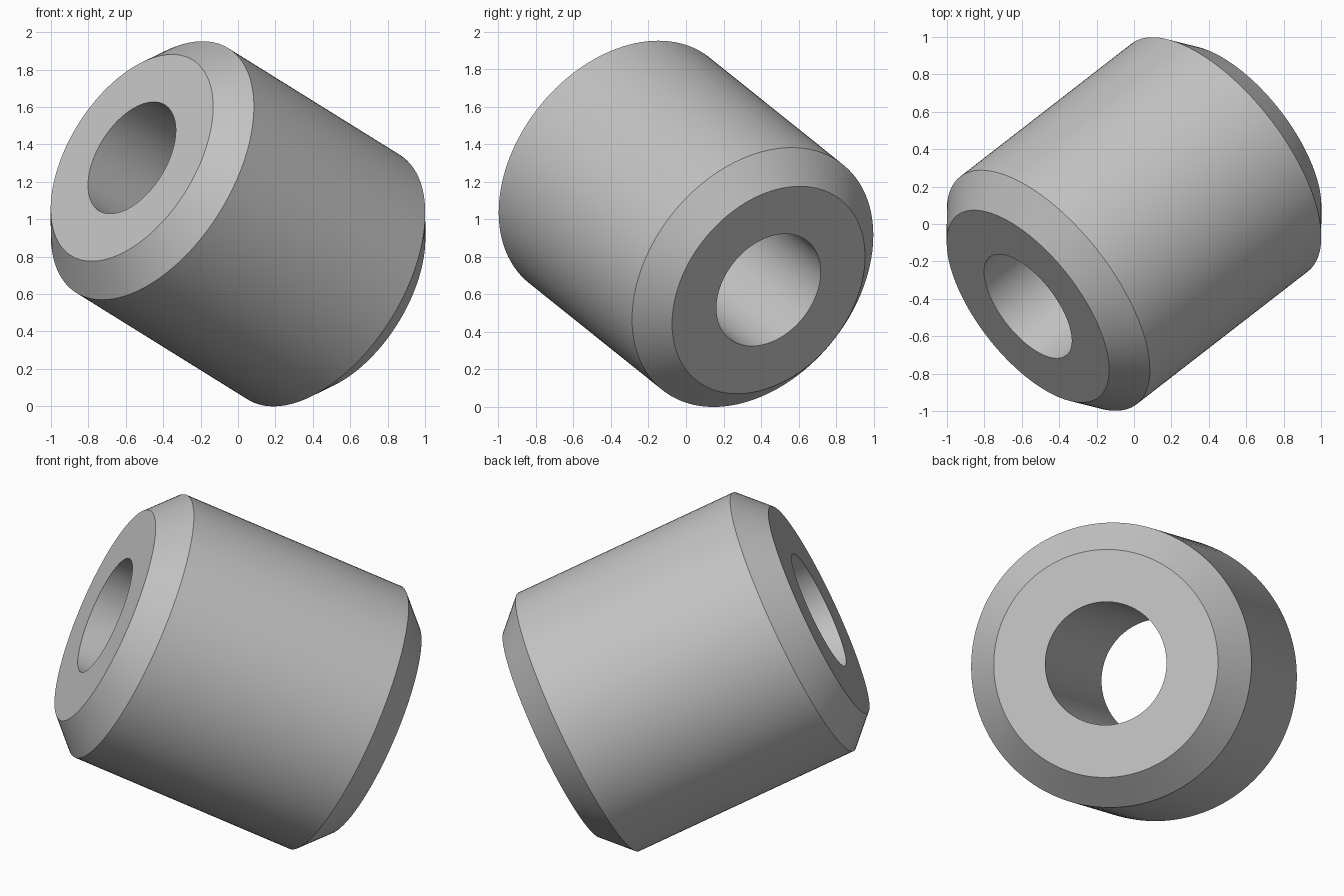
import bpy
import bmesh
import math
from mathutils import Vector, Matrix

if "Cube" in bpy.data.objects:
    bpy.data.objects.remove(bpy.data.objects["Cube"], do_unlink=True)

# Main dimensions
HALF_LENGTH = 0.8
RADIUS = 0.77
BORE = 0.333
CHAMFER = 0.154
SEGMENTS = 128
AXIS = Vector((0.709, 0.55, -0.441)).normalized()
CENTRE = Vector((0, 0, 0.975))

# Plain grey material
grey = bpy.data.materials.new("plain grey")
grey.use_nodes = True
colour = (0.55, 0.55, 0.55, 1)
grey.diffuse_color = colour
grey.node_tree.nodes["Principled BSDF"].inputs["Base Color"].default_value = colour

# Closed half-section (radius, height) of the chamfered sleeve
upper = [(BORE, HALF_LENGTH), (RADIUS - CHAMFER, HALF_LENGTH),
         (RADIUS, HALF_LENGTH - CHAMFER)]
profile = upper + [(r, -h) for r, h in reversed(upper)]

# Revolve the section around its axis
bm = bmesh.new()
verts = [bm.verts.new((r, 0, h)) for r, h in profile]
edges = [bm.edges.new((v, verts[(i + 1) % len(verts)])) for i, v in enumerate(verts)]
bmesh.ops.spin(bm, geom=verts + edges, cent=(0, 0, 0), axis=(0, 0, 1),
               angle=math.tau, steps=SEGMENTS, use_duplicate=False)
bmesh.ops.remove_doubles(bm, verts=bm.verts, dist=0.0001)
bmesh.ops.recalc_face_normals(bm, faces=bm.faces)
mesh = bpy.data.meshes.new("chamfered_sleeve")
bm.to_mesh(mesh)
bm.free()
mesh.materials.append(grey)

# Tilt the sleeve onto its slanted axis
sleeve = bpy.data.objects.new("chamfered_sleeve", mesh)
bpy.context.collection.objects.link(sleeve)
tilt = AXIS.to_track_quat('Z', 'Y').to_matrix().to_4x4()
sleeve.matrix_world = Matrix.Translation(CENTRE) @ tilt

# Smooth walls with crisp chamfer edges
bpy.ops.object.select_all(action='DESELECT')
sleeve.select_set(True)
bpy.context.view_layer.objects.active = sleeve
bpy.ops.object.shade_smooth_by_angle(angle=math.radians(30))
